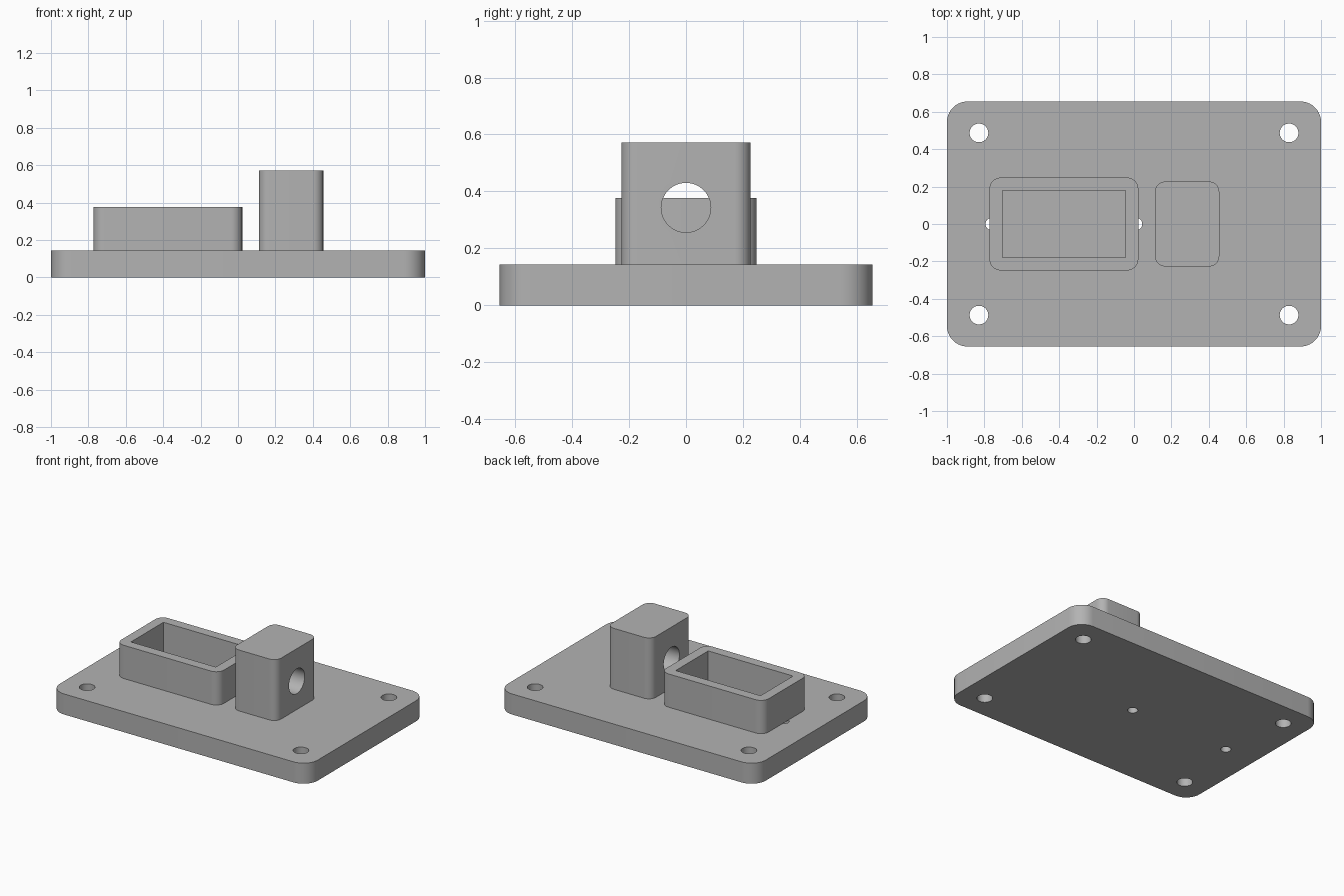
import bpy, bmesh, math

if "Cube" in bpy.data.objects:
    bpy.data.objects.remove(bpy.data.objects["Cube"])

BASE_TOP = 0.144

grey = bpy.data.materials.new("plain_grey")
grey.diffuse_color = (0.45, 0.45, 0.45, 1)
grey.use_nodes = True
grey.node_tree.nodes["Principled BSDF"].inputs["Base Color"].default_value = grey.diffuse_color


def prism(name, points, z0, z1):
    """Extrude a closed outline from z0 to z1."""
    bm = bmesh.new()
    face = bm.faces.new([bm.verts.new((x, y, z0)) for x, y in points])
    top = bmesh.ops.extrude_face_region(bm, geom=[face])["geom"]
    bmesh.ops.translate(bm, vec=(0, 0, z1 - z0),
                        verts=[g for g in top if isinstance(g, bmesh.types.BMVert)])
    bmesh.ops.recalc_face_normals(bm, faces=bm.faces)
    mesh = bpy.data.meshes.new(name)
    bm.to_mesh(mesh)
    bm.free()
    mesh.materials.append(grey)
    obj = bpy.data.objects.new(name, mesh)
    bpy.context.collection.objects.link(obj)
    return obj


def rounded(cx, hx, hy, r, n=10):
    """Rounded rectangle outline centred on (cx, 0)."""
    pts = []
    for k, (sx, sy) in enumerate([(1, 1), (-1, 1), (-1, -1), (1, -1)]):
        for i in range(n + 1):
            a = (k + i / n) * math.pi / 2
            pts.append((cx + sx * (hx - r) + r * math.cos(a),
                        sy * (hy - r) + r * math.sin(a)))
    return pts


def circle(cx, cy, r, n=40):
    return [(cx + r * math.cos(2 * math.pi * i / n),
             cy + r * math.sin(2 * math.pi * i / n)) for i in range(n)]


def cut(obj, cutters):
    """Subtract the cutters, then remove them."""
    bpy.context.view_layer.objects.active = obj
    for c in cutters:
        c.hide_render = True
        mod = obj.modifiers.new("cut", 'BOOLEAN')
        mod.operation, mod.solver, mod.object = 'DIFFERENCE', 'EXACT', c
        bpy.ops.object.modifier_apply(modifier=mod.name)
        bpy.data.objects.remove(c, do_unlink=True)


# Base plate with four corner holes and two small holes under the tray ends
base = prism("base_plate", rounded(0, 1.0, 0.655, 0.11), 0, BASE_TOP)
holes = [(sx * 0.829, sy * 0.487, 0.05) for sx in (-1, 1) for sy in (-1, 1)]
holes += [(-0.375 + s * 0.386, 0, 0.033) for s in (-1, 1)]
cut(base, [prism("hole_cutter", circle(*h), -0.1, 0.3) for h in holes])

# Open tray with a sharp-cornered pocket
tray = prism("open_tray", rounded(-0.375, 0.398, 0.248, 0.06), BASE_TOP, 0.377)
pocket = [(-0.704, -0.18), (-0.046, -0.18), (-0.046, 0.18), (-0.704, 0.18)]
cut(tray, [prism("pocket_cutter", pocket, 0, 0.6)])

# Upright block with a cross bore along x
block = prism("bored_block", rounded(0.284, 0.172, 0.227, 0.055), BASE_TOP, 0.571)
bore = prism("bore_cutter", circle(0, 0, 0.087, 56), -0.4, 0.4)
bore.rotation_euler = (0, math.pi / 2, 0)
bore.location = (0.284, 0, 0.343)
bpy.context.view_layer.update()
cut(block, [bore])

# Smooth the rounded walls, keep the edges sharp
for obj in (base, tray, block):
    bpy.ops.object.select_all(action='DESELECT')
    obj.select_set(True)
    bpy.context.view_layer.objects.active = obj
    bpy.ops.object.shade_smooth_by_angle(angle=math.radians(30))
